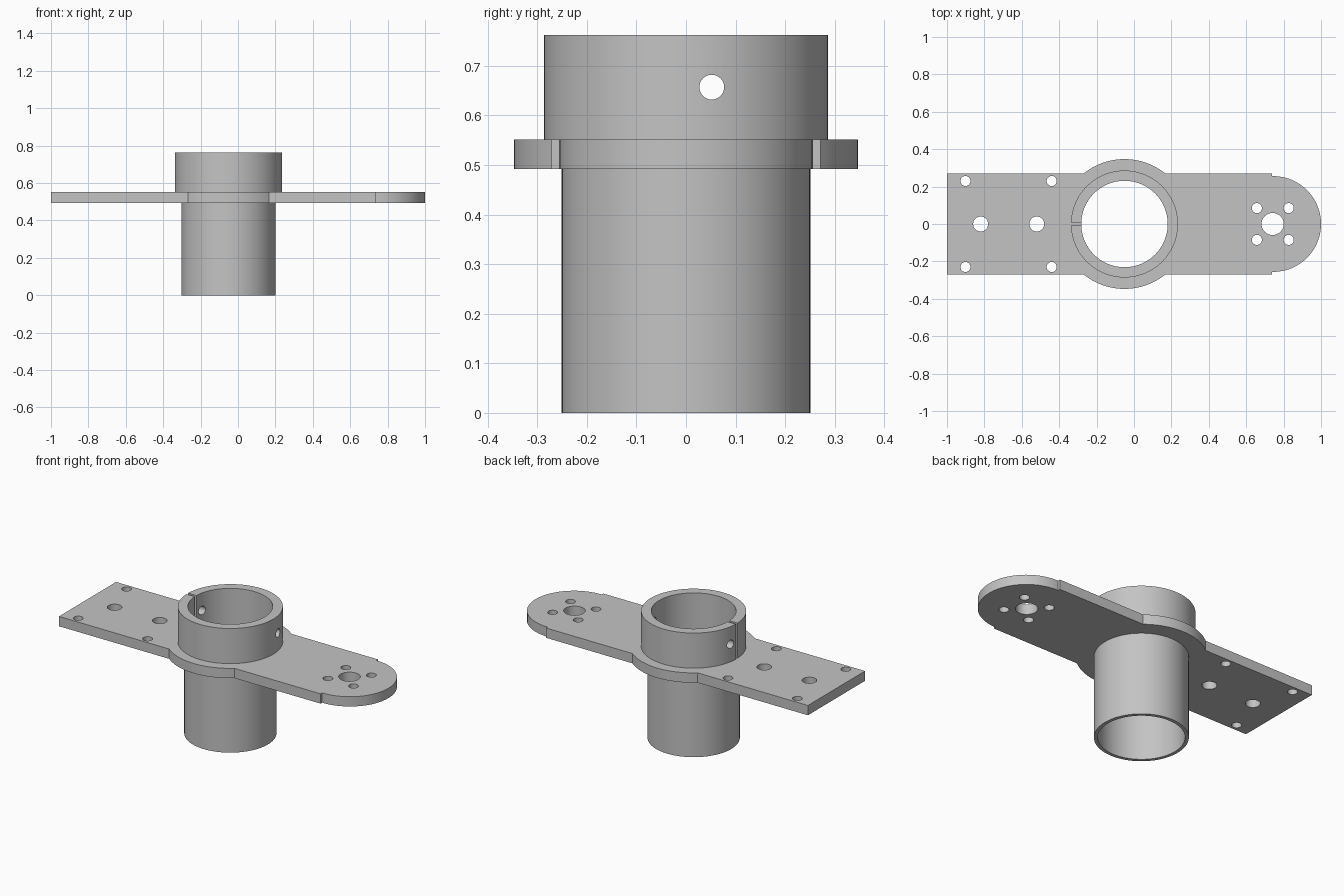
import bpy, bmesh, math

if "Cube" in bpy.data.objects:
    bpy.data.objects.remove(bpy.data.objects["Cube"], do_unlink=True)

# Single grey finish
grey = bpy.data.materials.new("grey_metal")
grey.use_nodes = True
grey.diffuse_color = (0.55, 0.55, 0.55, 1)
grey.node_tree.nodes["Principled BSDF"].inputs["Base Color"].default_value = (0.55, 0.55, 0.55, 1)

AXIS_X = -0.051          # centre of the tube
BORE, TUBE_R, COLLAR_R, FLANGE_R = 0.231, 0.251, 0.286, 0.347
PLATE_Z0, PLATE_Z1, TOP = 0.492, 0.551, 0.762


def arc(cx, cy, r, start=0.0, end=math.tau, steps=96):
    """Points along an arc, both ends included."""
    return [(cx + r * math.cos(start + (end - start) * i / steps),
             cy + r * math.sin(start + (end - start) * i / steps))
            for i in range(steps + 1)]


def circle(cx, cy, r, steps=96):
    return arc(cx, cy, r, steps=steps)[:-1]


def extrude_profile(name, loops, z0, z1):
    """Fill closed loops (outline first, then holes) and extrude between heights."""
    curve = bpy.data.curves.new(name, "CURVE")
    curve.dimensions = "2D"
    curve.fill_mode = "BOTH"
    curve.extrude = (z1 - z0) / 2
    for loop in loops:
        spline = curve.splines.new("POLY")
        spline.points.add(len(loop) - 1)
        for point, (x, y) in zip(spline.points, loop):
            point.co = (x, y, 0, 1)
        spline.use_cyclic_u = True
    temp = bpy.data.objects.new(name + "_curve", curve)
    bpy.context.collection.objects.link(temp)
    bpy.context.view_layer.update()
    graph = bpy.context.evaluated_depsgraph_get()
    mesh = bpy.data.meshes.new_from_object(temp.evaluated_get(graph))
    bpy.data.objects.remove(temp, do_unlink=True)
    bm = bmesh.new()
    bm.from_mesh(mesh)
    bmesh.ops.remove_doubles(bm, verts=bm.verts, dist=1e-5)
    bmesh.ops.translate(bm, verts=bm.verts, vec=(0, 0, (z0 + z1) / 2))
    bmesh.ops.recalc_face_normals(bm, faces=bm.faces)
    bm.to_mesh(mesh)
    bm.free()
    mesh.materials.clear()
    mesh.materials.append(grey)
    obj = bpy.data.objects.new(name, mesh)
    bpy.context.collection.objects.link(obj)
    return obj


def smooth(obj):
    bpy.ops.object.select_all(action="DESELECT")
    obj.select_set(True)
    bpy.context.view_layer.objects.active = obj
    bpy.ops.object.shade_smooth_by_angle(angle=math.radians(30))


# Mounting plate: square end, round flange in the middle, rounded end
half, step_x, end_x, end_r = 0.271, 0.739, 0.744, 0.256
meet = math.asin(half / FLANGE_R)
lower = [(-1, -half)]
lower += arc(AXIS_X, 0, FLANGE_R, meet - math.pi, -meet, 32)
lower += [(step_x, -half), (step_x, -end_r)]
upper = [(x, -y) for x, y in reversed(lower)]
outline = lower + arc(end_x, 0, end_r, -math.pi / 2, math.pi / 2, 48) + upper

# Bore, screw holes and motor mount holes
holes = [circle(AXIS_X, 0, BORE), circle(end_x - 0.003, 0, 0.059, 48)]
for x in (-0.82, -0.52):
    holes.append(circle(x, 0, 0.04, 32))
for side in (-1, 1):
    for x in (-0.901, -0.44):
        holes.append(circle(x, side * 0.23, 0.027, 32))
    for offset in (-0.085, 0.085):
        holes.append(circle(end_x - 0.002 + offset, side * 0.085, 0.027, 32))
plate = extrude_profile("mounting_plate", [outline] + holes, PLATE_Z0, PLATE_Z1)

# Lower tube
tube = extrude_profile("lower_tube", [circle(AXIS_X, 0, TUBE_R), circle(AXIS_X, 0, BORE)],
                       0, PLATE_Z0)

# Upper collar, split by a narrow slit facing the square end
slit = 0.008
a, b = math.pi - slit / COLLAR_R, math.pi - slit / BORE
ring = arc(AXIS_X, 0, COLLAR_R, -a, a) + arc(AXIS_X, 0, BORE, b, -b)
collar = extrude_profile("split_collar", [ring], PLATE_Z1, TOP)

# Clamp screw hole drilled across the collar
bpy.ops.mesh.primitive_cylinder_add(vertices=32, radius=0.025, depth=1,
                                    location=(AXIS_X, 0.052, 0.657),
                                    rotation=(0, math.pi / 2, 0))
drill = bpy.context.object
drill.name = "clamp_drill_cutter"
drill.data.materials.append(grey)
cut = collar.modifiers.new("clamp_hole", "BOOLEAN")
cut.operation = "DIFFERENCE"
cut.solver = "EXACT"
cut.object = drill
bpy.ops.object.select_all(action="DESELECT")
collar.select_set(True)
bpy.context.view_layer.objects.active = collar
bpy.ops.object.modifier_apply(modifier=cut.name)
bpy.data.objects.remove(drill, do_unlink=True)

for part in (plate, tube, collar):
    smooth(part)
